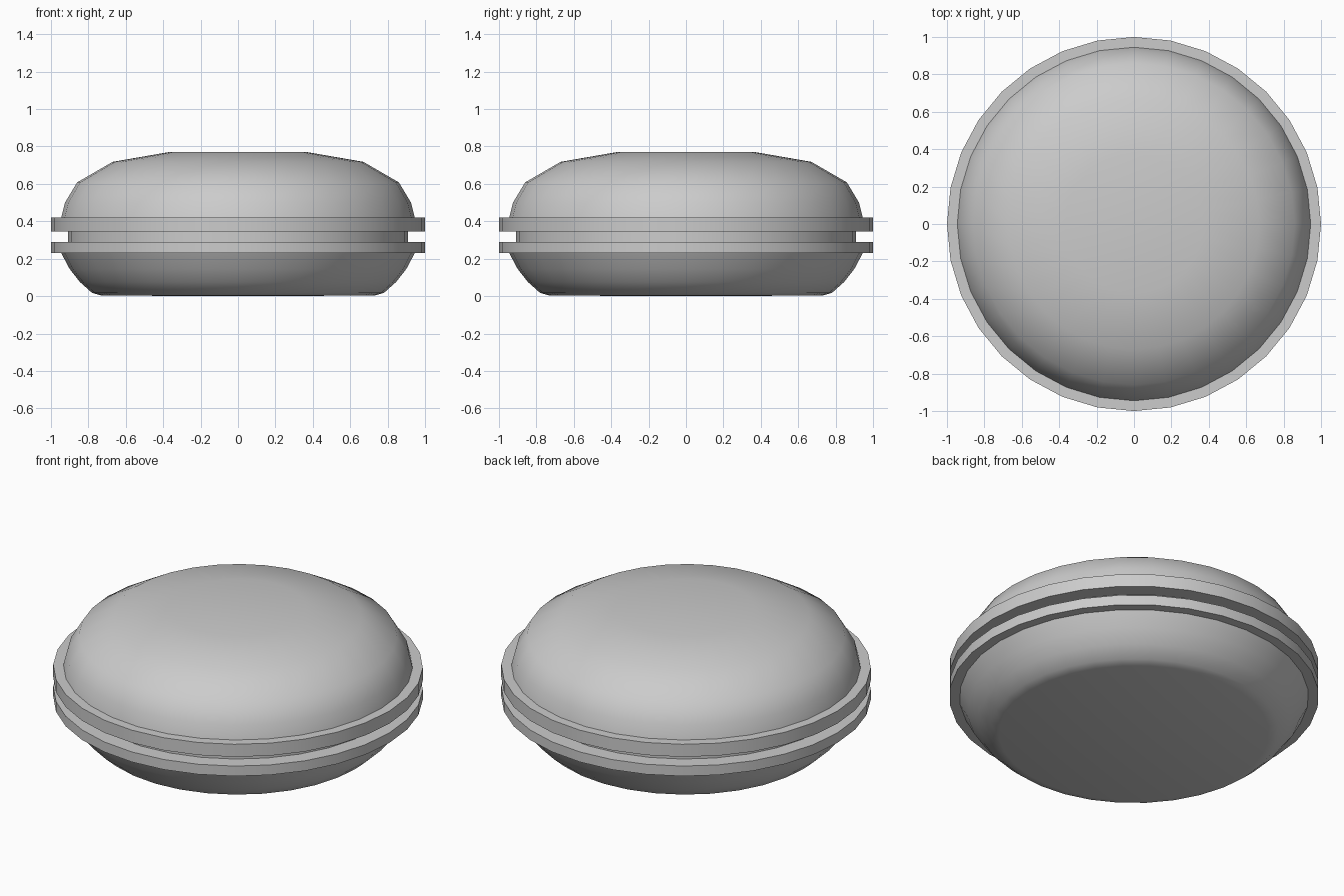
import bpy, bmesh, math

cube = bpy.data.objects.get("Cube")
if cube:
    bpy.data.objects.remove(cube, do_unlink=True)

SEGMENTS = 32

grey = bpy.data.materials.new("plain_grey")
grey.use_nodes = True
grey.diffuse_color = (0.6, 0.6, 0.6, 1)
grey.node_tree.nodes["Principled BSDF"].inputs["Base Color"].default_value = (0.6, 0.6, 0.6, 1)


def lathe(name, profile):
    """Spin a radius/height profile, listed bottom to top, around z."""
    bm = bmesh.new()
    verts = [bm.verts.new((r, 0, z)) for r, z in profile]
    edges = [bm.edges.new(pair) for pair in zip(verts, verts[1:])]
    bmesh.ops.spin(bm, geom=verts + edges, cent=(0, 0, 0), axis=(0, 0, 1),
                   angle=math.tau, steps=SEGMENTS)
    bmesh.ops.remove_doubles(bm, verts=bm.verts, dist=0.0005)
    bmesh.ops.recalc_face_normals(bm, faces=bm.faces)
    mesh = bpy.data.meshes.new(name)
    bm.to_mesh(mesh)
    bm.free()
    mesh.materials.append(grey)
    obj = bpy.data.objects.new(name, mesh)
    bpy.context.collection.objects.link(obj)
    bpy.ops.object.select_all(action="DESELECT")
    obj.select_set(True)
    bpy.context.view_layer.objects.active = obj
    bpy.ops.object.shade_smooth_by_angle(angle=math.radians(40))
    return obj


# Lower shell: flat base, rounded side and projecting rim
lathe("lower_shell", [(0, 0), (0.73, 0.003), (0.78, 0.017), (0.845, 0.075),
                      (0.9, 0.145), (0.945, 0.23), (1, 0.23), (1, 0.29), (0, 0.29)])

# Recessed neck between the rims
lathe("middle_neck", [(0.91, 0.29), (0.91, 0.345)])

# Upper shell: projecting rim, domed side and flat crown
lathe("upper_shell", [(0, 0.345), (1, 0.345), (1, 0.42), (0.945, 0.42),
                      (0.925, 0.5), (0.86, 0.608), (0.67, 0.718), (0.37, 0.77), (0, 0.77)])
